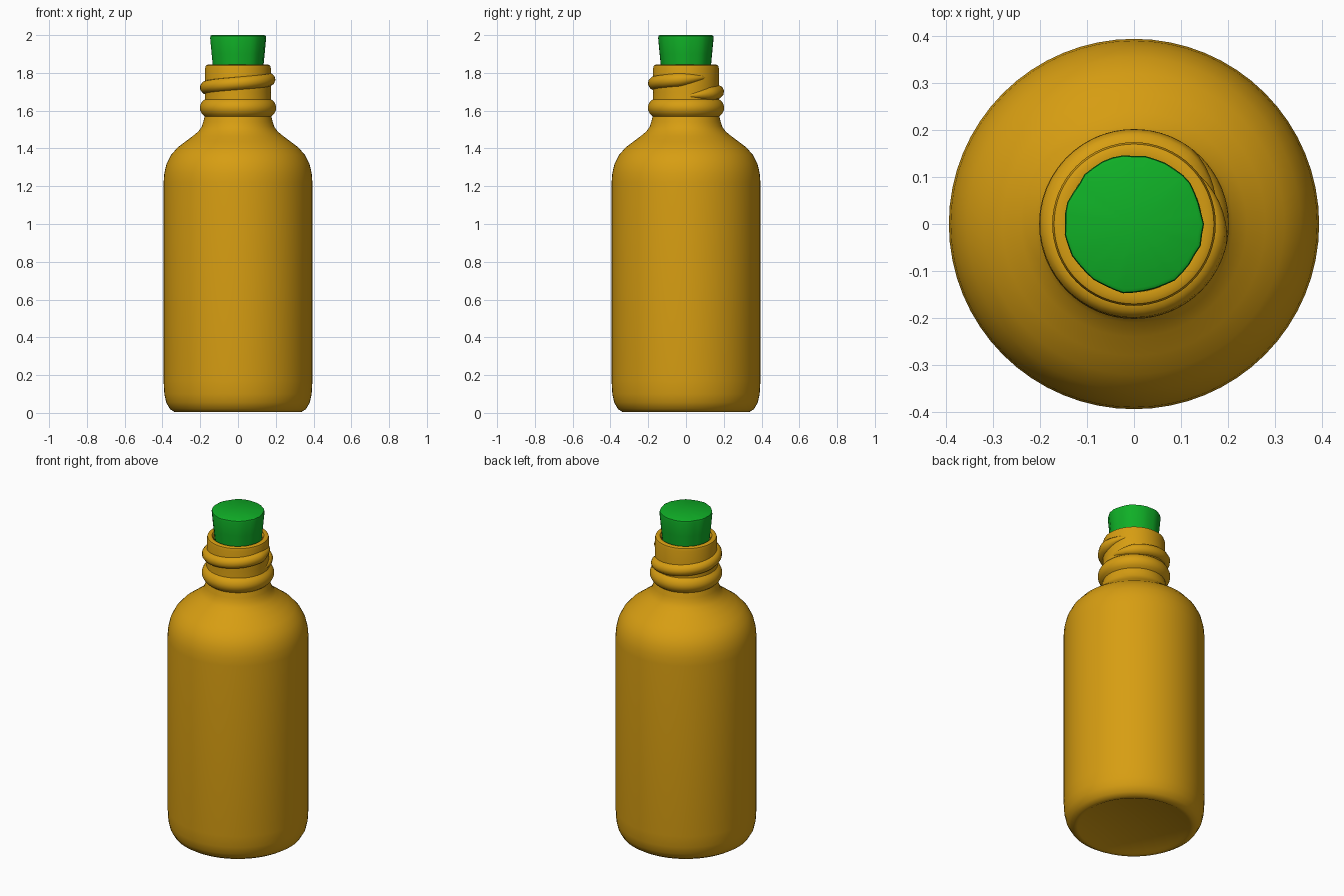
import bpy, bmesh, math, random

random.seed(4)
cube = bpy.data.objects.get("Cube")
if cube:
    bpy.data.objects.remove(cube, do_unlink=True)


def material(name, rgb):
    m = bpy.data.materials.new(name)
    m.use_nodes = True
    m.diffuse_color = (*rgb, 1)
    m.node_tree.nodes["Principled BSDF"].inputs["Base Color"].default_value = (*rgb, 1)
    return m


def lathe(name, profile, mat, sides, wobble=0.0):
    """Spin a (radius, height) profile around z; zero radius closes an end."""
    bm = bmesh.new()
    dents = [random.uniform(-wobble, wobble) for _ in range(sides)]
    rings = []
    for r, z in profile:
        if r == 0:
            rings.append([bm.verts.new((0, 0, z))] * sides)
            continue
        ring = []
        for i in range(sides):
            a = math.tau * i / sides
            rr = r + dents[i]
            ring.append(bm.verts.new((rr * math.cos(a), rr * math.sin(a), z)))
        rings.append(ring)
    for low, high in zip(rings, rings[1:]):
        for i in range(sides):
            j = (i + 1) % sides
            corners = dict.fromkeys((low[i], low[j], high[j], high[i]))
            bm.faces.new(list(corners))
    bmesh.ops.recalc_face_normals(bm, faces=bm.faces)
    mesh = bpy.data.meshes.new(name)
    bm.to_mesh(mesh)
    bm.free()
    obj = bpy.data.objects.new(name, mesh)
    bpy.context.collection.objects.link(obj)
    mesh.materials.append(mat)
    smooth(obj)
    return obj


def smooth(obj, angle=40):
    bpy.ops.object.select_all(action='DESELECT')
    obj.select_set(True)
    bpy.context.view_layer.objects.active = obj
    bpy.ops.object.shade_smooth_by_angle(angle=math.radians(angle))


amber = material("amber_glass", (0.68, 0.34, 0.006))
green = material("green_stopper", (0.005, 0.43, 0.02))

# Bottle: base, wall, shoulder, neck with a bead, lip and inner throat
base = [(0, 0.012), (0.30, 0.012), (0.315, 0.004), (0.335, 0.004)]
heel = [(0.36, 0.02), (0.38, 0.055), (0.39, 0.10), (0.394, 0.17)]
shoulder = [(0.394, 1.22), (0.39, 1.27), (0.378, 1.32), (0.355, 1.365),
            (0.32, 1.405), (0.28, 1.435), (0.24, 1.465), (0.21, 1.49),
            (0.192, 1.515), (0.184, 1.54)]
bead = [(0.176 + 0.026 * math.sin(math.pi * t / 8) ** 0.7, 1.57 + 0.01125 * t)
        for t in range(9)]
lip = [(0.174, 1.70), (0.174, 1.825), (0.170, 1.839), (0.160, 1.844),
       (0.145, 1.842), (0.137, 1.832), (0.132, 1.80)]
throat = [(0.125, 1.60), (0, 1.60)]
lathe("bottle", base + heel + shoulder + bead + lip + throat, amber, 64)

# Screw thread: a rising coil that fades into the neck at both ends
steps = 60
curve = bpy.data.curves.new("neck_thread", 'CURVE')
curve.dimensions = '3D'
curve.bevel_depth = 0.036
curve.bevel_resolution = 3
curve.use_fill_caps = True
path = curve.splines.new('POLY')
path.points.add(steps)
for i, p in enumerate(path.points):
    t = i / steps
    a = math.radians(-10 + 420 * t)
    p.co = (0.166 * math.cos(a), 0.166 * math.sin(a), 1.675 + 0.105 * t, 1)
    p.radius = max(0.1, min(1, 7 * t, 7 * (1 - t)))
thread = bpy.data.objects.new("neck_thread", curve)
bpy.context.collection.objects.link(thread)
bpy.ops.object.select_all(action='DESELECT')
thread.select_set(True)
bpy.context.view_layer.objects.active = thread
bpy.ops.object.convert(target='MESH')
thread = bpy.context.view_layer.objects.active
thread.data.materials.clear()
thread.data.materials.append(amber)
smooth(thread, 60)

# Tapered stopper with a slightly uneven, carved side
stopper = [(0, 1.65), (0.115, 1.65), (0.131, 1.82), (0.139, 1.90),
           (0.147, 1.985), (0.145, 1.996), (0.138, 2.0), (0, 2.0)]
lathe("stopper", stopper, green, 40, wobble=0.0025)
